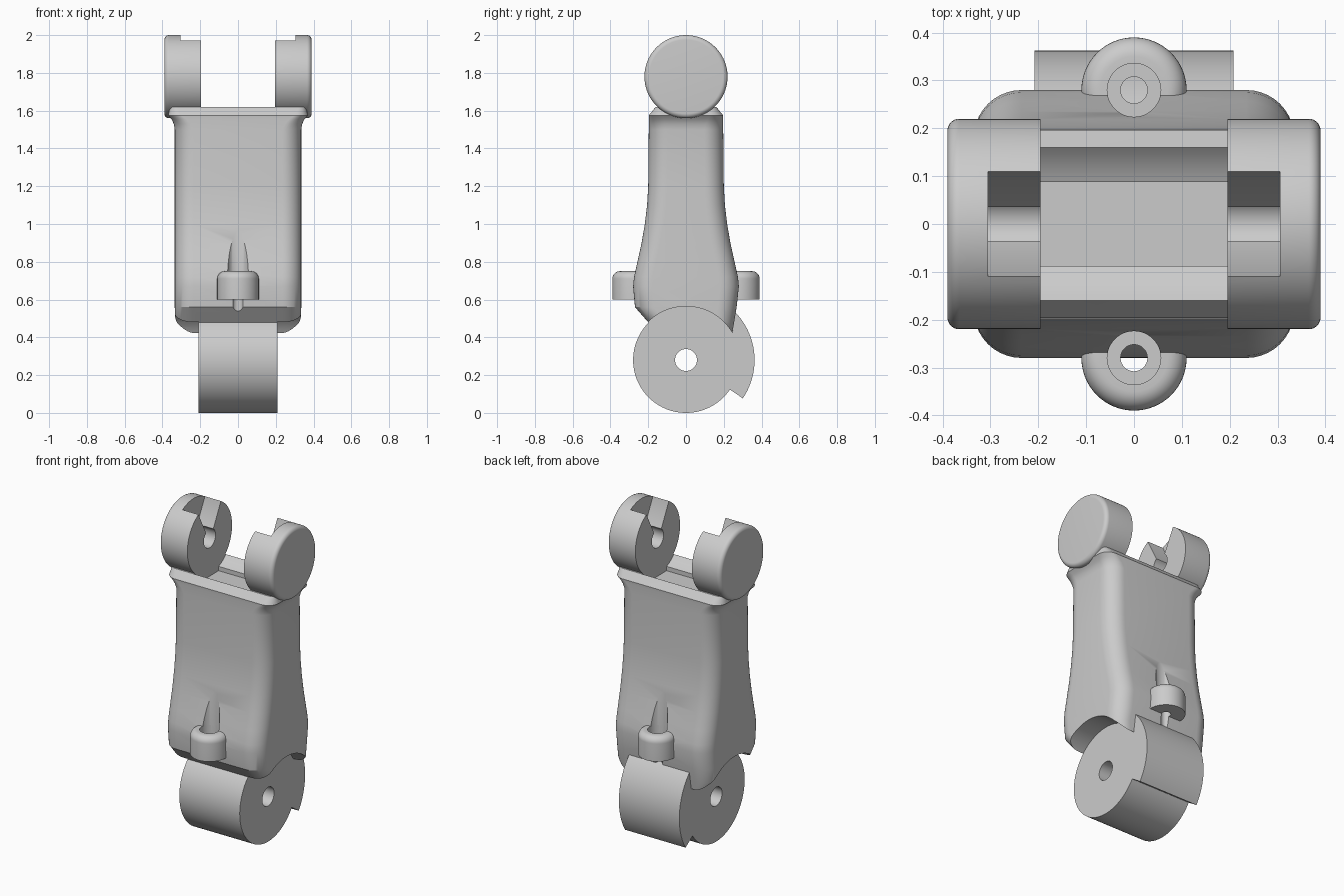
import bpy, bmesh
from math import cos, sin, pi, radians
from mathutils import Matrix, Vector

if "Cube" in bpy.data.objects:
    bpy.data.objects.remove(bpy.data.objects["Cube"])

grey = bpy.data.materials.new("plain grey")
grey.use_nodes = True
COLOUR = (0.6, 0.6, 0.6, 1)
grey.diffuse_color = COLOUR
grey.node_tree.nodes["Principled BSDF"].inputs["Base Color"].default_value = COLOUR


def loft(name, rings):
    """Skin a stack of equal-length closed rings and cap both ends."""
    bm = bmesh.new()
    loops = [[bm.verts.new(p) for p in ring] for ring in rings]
    n = len(loops[0])
    for a, b in zip(loops, loops[1:]):
        for i in range(n):
            j = (i + 1) % n
            bm.faces.new((a[i], a[j], b[j], b[i]))
    bm.faces.new(loops[0][::-1])
    bm.faces.new(loops[-1])
    bmesh.ops.recalc_face_normals(bm, faces=bm.faces)
    mesh = bpy.data.meshes.new(name)
    bm.to_mesh(mesh)
    bm.free()
    mesh.materials.append(grey)
    obj = bpy.data.objects.new(name, mesh)
    bpy.context.collection.objects.link(obj)
    return obj


def prism(name, outline, x0, x1):
    """Extrude a (y, z) outline along x."""
    return loft(name, [[(x, y, z) for y, z in outline] for x in (x0, x1)])


def arc(y, z, r, a0=0, a1=360, n=96):
    steps = n if a1 - a0 == 360 else n + 1
    return [(y + r * cos(radians(a0 + (a1 - a0) * i / n)),
             z + r * sin(radians(a0 + (a1 - a0) * i / n))) for i in range(steps)]


def lathe(name, profile, centre, axis, n=96):
    """Spin (radius, height) pairs about the z or x axis."""
    rings = []
    for r, h in profile:
        circle = arc(0, 0, r, n=n)
        rings.append([Vector(centre) + Vector((u, v, h) if axis == "z" else (h, u, v))
                      for u, v in circle])
    return loft(name, rings)


def cut(obj, *cutters):
    """Subtract cutters from the object, then discard them."""
    for c in cutters:
        c.hide_render = True
        mod = obj.modifiers.new("cut", "BOOLEAN")
        mod.operation, mod.solver, mod.object = "DIFFERENCE", "EXACT", c
        bpy.context.view_layer.objects.active = obj
        bpy.ops.object.modifier_apply(modifier=mod.name)
        bpy.data.objects.remove(c)


def rounded_section(z, hx, front, back, r, n=10):
    """Rounded rectangle at height z."""
    ring = []
    for cx, cy, a in ((hx - r, back - r, 0), (r - hx, back - r, 90),
                      (r - hx, front + r, 180), (hx - r, front + r, 270)):
        ring += [(x, y, z) for x, y in arc(cx, cy, r, a, a + 90, n)]
    return ring


def smooth(obj):
    bpy.ops.object.select_all(action="DESELECT")
    obj.select_set(True)
    bpy.context.view_layer.objects.active = obj
    bpy.ops.object.shade_smooth_by_angle(angle=radians(28))


KNUCKLE_Z, FORK_Z, LUG_Y = 0.28, 1.78, 0.28

# Body: flared rounded block, rows are z, half width, front, back, corner radius
sections = [
    (0.42, 0.31, -0.15, 0.245, 0.08), (0.48, 0.332, -0.2, 0.255, 0.09),
    (0.56, 0.335, -0.27, 0.268, 0.1), (0.67, 0.335, -0.28, 0.28, 0.1),
    (0.72, 0.335, -0.275, 0.275, 0.1), (0.8, 0.335, -0.257, 0.257, 0.1),
    (0.9, 0.335, -0.235, 0.235, 0.1), (1.0, 0.335, -0.218, 0.218, 0.1),
    (1.1, 0.335, -0.206, 0.206, 0.1), (1.2, 0.335, -0.2, 0.2, 0.1),
    (1.5, 0.335, -0.197, 0.197, 0.1), (1.53, 0.34, -0.197, 0.197, 0.09),
    (1.555, 0.352, -0.197, 0.197, 0.08), (1.575, 0.37, -0.197, 0.197, 0.07),
    (1.62, 0.36, -0.16, 0.16, 0.04)]
body = loft("body", [rounded_section(*s) for s in sections])
for s in (-1, 1):
    cut(body, prism("side_clearance", arc(0, KNUCKLE_Z, 0.284), s * 0.206, s * 0.5))
cut(body, prism("top_clearance", arc(0, FORK_Z, 0.226), -0.195, 0.195),
    prism("top_slot", [(-0.088, 1.545), (0.088, 1.545), (0.088, 1.7), (-0.088, 1.7)],
          -0.195, 0.195))

# Lugs with a counterbored vertical hole, which also grooves the body
for s, side in ((-1, "front"), (1, "back")):
    centre = (0, s * LUG_Y, 0)
    profile = [(0.11, 0.6)] + arc(0.07, 0.71, 0.04, 0, 90, 8)
    lug = lathe(side + "_lug", profile, centre, "z", 64)
    for part in (body, lug):
        cut(part, lathe("counterbore", [(0.056, 0.68), (0.056, 1.1)], centre, "z", 48),
            lathe("pin_hole", [(0.028, 0.5), (0.028, 0.9)], centre, "z", 32))
    smooth(lug)
smooth(body)

# Lower knuckle with a raised stop on the back
outline = arc(0, KNUCKLE_Z, 0.363, -34, 60, 32) + arc(0, KNUCKLE_Z, 0.28, 60, 326, 90)
knuckle = prism("lower_knuckle", outline, -0.208, 0.208)
cut(knuckle, prism("axle_hole", arc(0, KNUCKLE_Z, 0.058, n=48), -0.4, 0.4))
smooth(knuckle)

# Upper fork discs with a blind axle hole and a tapered entry slot
for s, side in ((1, "left"), (-1, "right")):
    profile = [(0.22, 0.195)] + [(r, h) for h, r in arc(0.365, 0.195, 0.025, 90, 0, 8)]
    fork = lathe(side + "_fork", [(r, s * h) for r, h in profile], (0, 0, FORK_Z), "x")
    entry = [(-0.035, 1.825), (0.035, 1.825), (0.11, 1.97), (0.11, 2.1),
             (-0.11, 2.1), (-0.11, 1.97)]
    cut(fork, prism("entry_slot", entry, s * 0.1, s * 0.305),
        prism("blind_hole", arc(0, FORK_Z, 0.058, n=48), s * 0.1, s * 0.305))
    smooth(fork)
